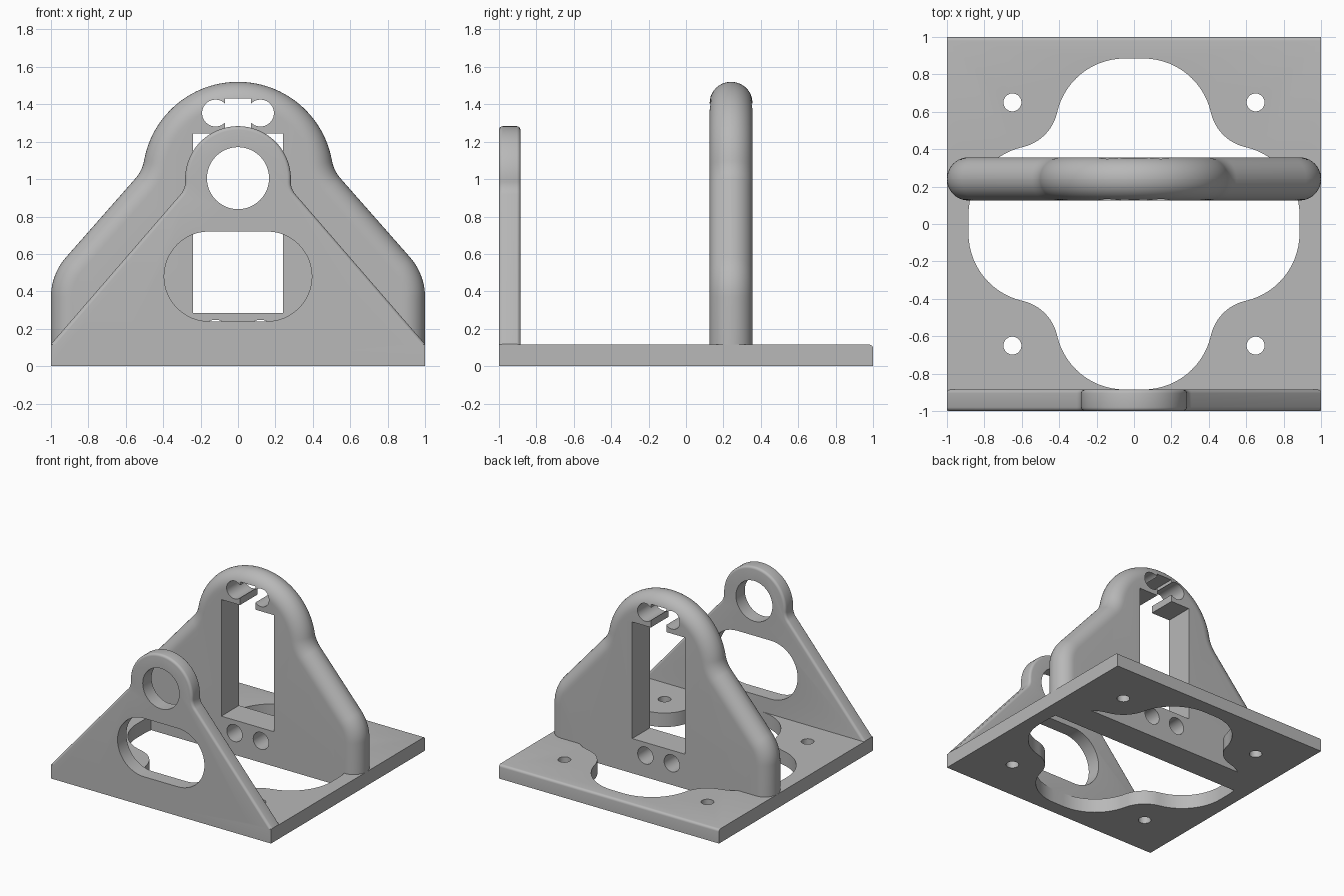
import bpy, bmesh, math
from mathutils import Vector

if "Cube" in bpy.data.objects:
    bpy.data.objects.remove(bpy.data.objects["Cube"])

grey = bpy.data.materials.new("grey plastic")
grey.diffuse_color = (0.48, 0.48, 0.48, 1)
grey.use_nodes = True
grey.node_tree.nodes["Principled BSDF"].inputs["Base Color"].default_value = grey.diffuse_color


def make_object(name, bm):
    bmesh.ops.recalc_face_normals(bm, faces=bm.faces[:])
    mesh = bpy.data.meshes.new(name)
    bm.to_mesh(mesh)
    bm.free()
    mesh.materials.append(grey)
    obj = bpy.data.objects.new(name, mesh)
    bpy.context.collection.objects.link(obj)
    return obj


def arc(cx, cy, r, a0, a1, n):
    """Points on an arc, angles in degrees."""
    angles = [math.radians(a0 + (a1 - a0) * i / n) for i in range(n + 1)]
    return [(cx + r * math.cos(a), cy + r * math.sin(a)) for a in angles]


def loft(name, rings):
    """Solid through matching closed rings of 3D points, capped at both ends."""
    bm = bmesh.new()
    loops = [[bm.verts.new(p) for p in ring] for ring in rings]
    n = len(loops[0])
    for a, b in zip(loops, loops[1:]):
        for i in range(n):
            j = (i + 1) % n
            bm.faces.new((a[i], a[j], b[j], b[i]))
    bm.faces.new(loops[0])
    bm.faces.new(loops[-1])
    return make_object(name, bm)


def prism_y(outline, y0, y1):
    return loft("cutter", [[(x, y, z) for x, z in outline] for y in (y0, y1)])


def prism_z(outline, z0, z1):
    return loft("cutter", [[(x, y, z) for x, y in outline] for z in (z0, z1)])


def rect(x0, x1, z0, z1):
    return [(x0, z0), (x1, z0), (x1, z1), (x0, z1)]


def circle(cx, cy, r, n=40):
    return arc(cx, cy, r, 0, 360, n)[:-1]


def boolean(target, tool, operation):
    mod = target.modifiers.new("boolean", 'BOOLEAN')
    mod.operation = operation
    mod.solver = 'EXACT'
    mod.object = tool
    bpy.context.view_layer.objects.active = target
    bpy.ops.object.modifier_apply(modifier=mod.name)
    bpy.data.objects.remove(tool, do_unlink=True)


def shoulder(oz, r, n, c, rc):
    """Dome around (0, oz) blended by a hollow of radius rc into the line n.p = c."""
    reach = c + rc - n.y * oz
    t = math.sqrt((r + rc) ** 2 - reach ** 2)
    d = n * reach + Vector((n.y, -n.x)) * t
    slope = math.degrees(math.atan2(n.y, n.x))
    rise = math.degrees(math.atan2(d.y, d.x))
    hollow = arc(d.x, oz + d.y, rc, 180 + slope, 180 + rise, 10)
    return hollow + arc(0, oz, r, rise, 90, 28)[1:]


def mirrored(right):
    """Close a right half outline that ends on the centre line."""
    return right + [(-x, z) for x, z in reversed(right[:-1])]


# Both outlines take an inward offset d so that rounded edges can be lofted
def rear_outline(d):
    n = Vector((0.92 - 0.55, 0, 0)).xy
    n = Vector((1.0 - 0.58, 0.92 - 0.55)).normalized()
    slope = math.degrees(math.atan2(n.y, n.x))
    r = 0.32
    c = n.dot(Vector((1 - r, 0.37))) + r - d
    side = [(1 - d, 0)] + arc(1 - r, 0.37, r - d, 0, slope, 10)
    return mirrored(side + shoulder(1.01, 0.51 - d, n, c, 0.2 + d))


def front_outline(d):
    n = Vector((0.797, 0.69)).normalized()
    c = n.dot(Vector((1, 0.118))) - d
    side = [(1, 0), (1, (c - n.x) / n.y)]
    return mirrored(side + shoulder(1.0, 0.283 - d, n, c, 0.1 + d))


def rounded_wall(name, outline, y0, y1, r, steps):
    rings = []
    for y, sign in ((y0 + r, -1), (y1 - r, 1)):
        order = range(steps, -1, -1) if sign < 0 else range(steps + 1)
        for i in order:
            a = math.pi / 2 * i / steps
            rings.append([(x, y + sign * r * math.sin(a), z)
                          for x, z in outline(r * (1 - math.cos(a)))])
    return loft(name, rings)


# Base plate with a rounded top edge at the back
T = 0.115
bm = bmesh.new()
bmesh.ops.create_cube(bm, size=1)
for v in bm.verts:
    v.co = (v.co.x * 2, v.co.y * 2, (v.co.z + 0.5) * T)
edge = [e for e in bm.edges if all(v.co.y > 0.9 and v.co.z > 0.1 for v in e.verts)]
bmesh.ops.bevel(bm, geom=edge, offset=0.02, segments=4, profile=0.5, affect='EDGES')
bracket = make_object("bracket", bm)

# Four-lobed opening that curves around the screw holes
tilt = math.degrees(math.atan2(0.135, 0.6))
hollow = math.hypot(0.6, 0.135) - 0.37
quarter = (arc(0.515, 0.05, 0.37, 0, 90 - tilt, 14)
           + arc(0.65, 0.65, hollow, 270 - tilt, 180 + tilt, 12)[1:]
           + arc(0.05, 0.515, 0.37, tilt, 90, 14)[1:])
upper = quarter + [(-x, y) for x, y in reversed(quarter)]
opening = upper + [(x, -y) for x, y in reversed(upper)]
boolean(bracket, prism_z(opening, -0.1, 0.3), 'DIFFERENCE')

# Screw holes
for sx in (-1, 1):
    for sy in (-1, 1):
        boolean(bracket, prism_z(circle(0.65 * sx, 0.65 * sy, 0.048, 28), -0.1, 0.3),
                'DIFFERENCE')

# Thick rear wall: tall window, notch with two cable holes, two lower holes
rear = rounded_wall("rear_wall", rear_outline, 0.126, 0.356, 0.114, 10)
cuts = [rect(-0.24, 0.24, 0.285, 1.243), rect(-0.07, 0.07, 1.2, 1.432)]
for sx in (-1, 1):
    cuts += [circle(0.12 * sx, 1.353, 0.072), circle(0.12 * sx, 0.178, 0.07)]
for cut in cuts:
    boolean(rear, prism_y(cut, 0, 0.5), 'DIFFERENCE')

# Thin front wall: round bearing hole and oval opening
front = rounded_wall("front_wall", front_outline, -1, -0.885, 0.02, 4)
oval = arc(0.155, 0.48, 0.24, -90, 90, 24) + arc(-0.155, 0.48, 0.24, 90, 270, 24)
for cut in (circle(0, 1.005, 0.166, 48), oval):
    boolean(front, prism_y(cut, -1.2, -0.7), 'DIFFERENCE')

# Join into one printed part
boolean(bracket, rear, 'UNION')
boolean(bracket, front, 'UNION')
bpy.ops.object.select_all(action='DESELECT')
bracket.select_set(True)
bpy.context.view_layer.objects.active = bracket
bpy.ops.object.shade_smooth_by_angle(angle=math.radians(30))
